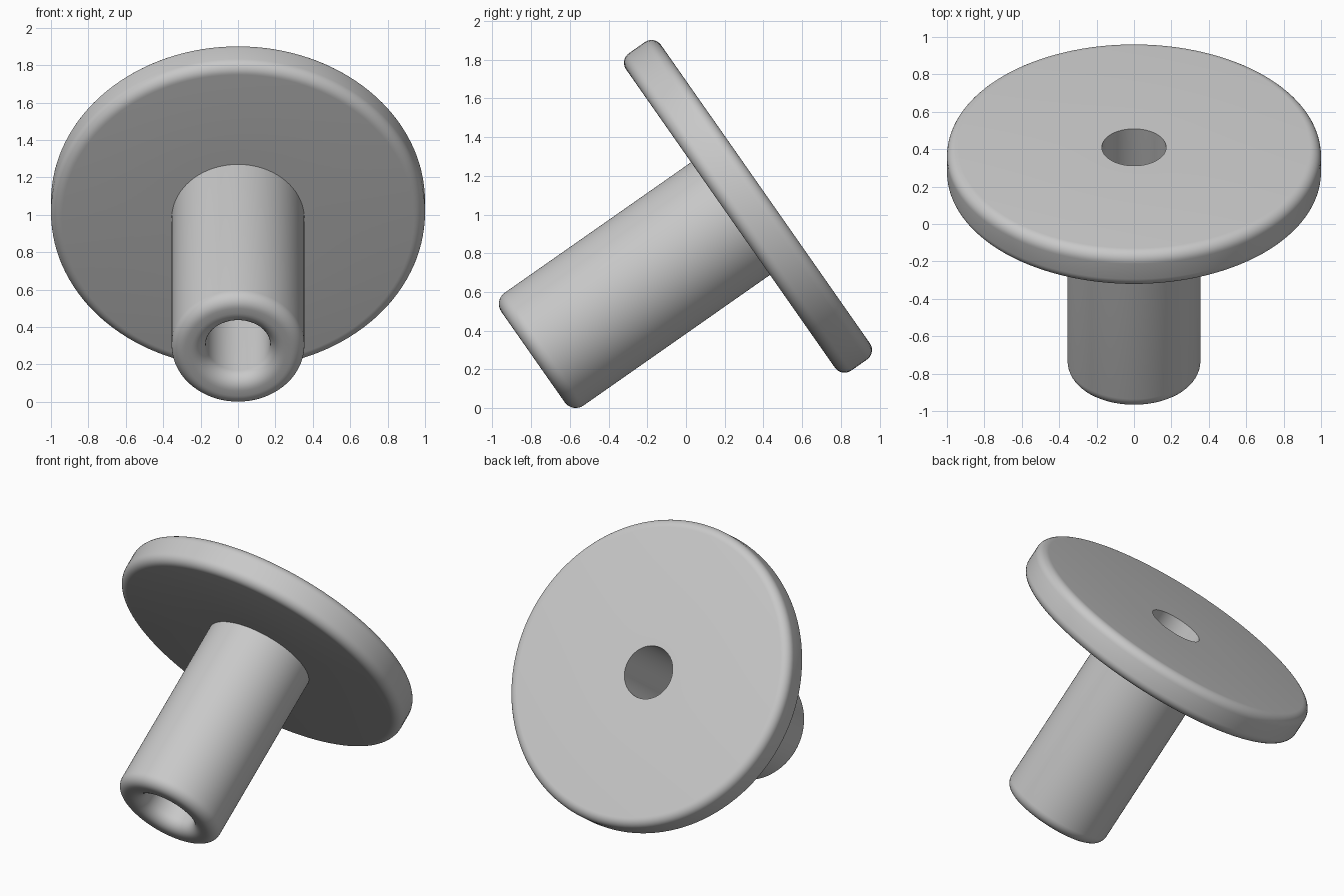
import bpy
import bmesh
import math
from mathutils import Matrix, Vector

cube = bpy.data.objects.get("Cube")
if cube:
    bpy.data.objects.remove(cube, do_unlink=True)

SEGMENTS = 128
ARC_STEPS = 8
TILT = math.radians(-55)
HALF = 0.11          # half thickness of the flange
END = -1.355         # open end of the sleeve
BORE, SLEEVE, RIM = 0.172, 0.355, 1.0

# Plain grey finish
grey = bpy.data.materials.new("plain_grey")
grey.use_nodes = True
colour = (0.58, 0.58, 0.58, 1)
grey.diffuse_color = colour
grey.node_tree.nodes["Principled BSDF"].inputs["Base Color"].default_value = colour

# Closed half section: radius, height along the axis, corner rounding
corners = [
    (BORE, HALF, 0),
    (BORE, END, 0.08),
    (SLEEVE, END, 0.07),
    (SLEEVE, -HALF, 0),
    (RIM, -HALF, 0.06),
    (RIM, HALF, 0.06),
]


def rounded_section(corners):
    """Replace every rounded corner by an arc."""
    points = []
    for i, (r, z, fillet) in enumerate(corners):
        corner = Vector((r, z))
        if not fillet:
            points.append(corner)
            continue
        before = Vector(corners[i - 1][:2])
        after = Vector(corners[(i + 1) % len(corners)][:2])
        d_in = (corner - before).normalized()
        d_out = (after - corner).normalized()
        centre = corner + fillet * (d_out - d_in)
        for s in range(ARC_STEPS + 1):
            t = math.pi / 2 * s / ARC_STEPS
            points.append(centre + fillet * (d_in * math.sin(t) - d_out * math.cos(t)))
    return points


# Lathe the section into a flange, sleeve and through bore
bm = bmesh.new()
verts = [bm.verts.new((p.x, 0, p.y)) for p in rounded_section(corners)]
edges = [bm.edges.new((v, verts[(i + 1) % len(verts)])) for i, v in enumerate(verts)]
bmesh.ops.spin(bm, geom=verts + edges, cent=(0, 0, 0), axis=(0, 0, 1),
               angle=math.tau, steps=SEGMENTS, use_duplicate=False)
bmesh.ops.remove_doubles(bm, verts=bm.verts, dist=0.0001)
bmesh.ops.recalc_face_normals(bm, faces=bm.faces)

# Lean it so that the sleeve points forward and down
bm.transform(Matrix.Translation((0, 0.32, 1.042)) @ Matrix.Rotation(TILT, 4, "X"))
mesh = bpy.data.meshes.new("flanged_sleeve")
bm.to_mesh(mesh)
bm.free()
mesh.materials.append(grey)

body = bpy.data.objects.new("flanged_sleeve", mesh)
bpy.context.collection.objects.link(body)
bpy.context.view_layer.objects.active = body
body.select_set(True)
bpy.ops.object.shade_smooth_by_angle(angle=math.radians(30))
